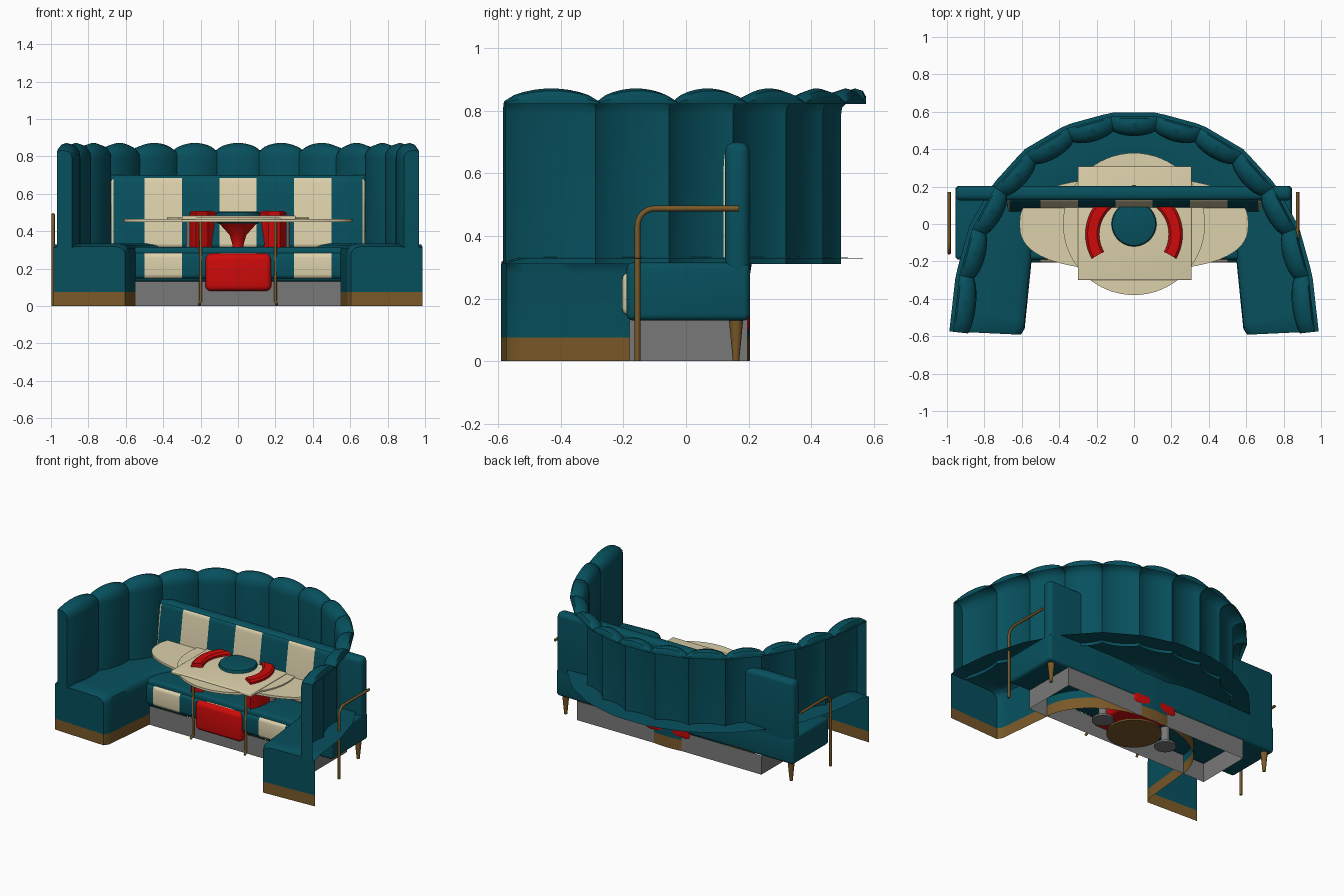
import bpy, bmesh, math
from mathutils import Vector

if "Cube" in bpy.data.objects:
    bpy.data.objects.remove(bpy.data.objects["Cube"])


def material(name, rgb):
    m = bpy.data.materials.new(name)
    m.use_nodes = True
    m.diffuse_color = (*rgb, 1)
    m.node_tree.nodes["Principled BSDF"].inputs["Base Color"].default_value = (*rgb, 1)
    return m


TEAL = material("teal upholstery", (0.002, 0.08, 0.11))
CREAM = material("cream", (0.72, 0.64, 0.41))
RED = material("red", (0.62, 0.003, 0.003))
BROWN = material("bronze brown", (0.195, 0.1, 0.022))
GREY = material("grey", (0.19, 0.19, 0.19))


def finish(name, bm, *mats):
    bmesh.ops.recalc_face_normals(bm, faces=bm.faces[:])
    mesh = bpy.data.meshes.new(name)
    bm.to_mesh(mesh)
    bm.free()
    for m in mats:
        mesh.materials.append(m)
    ob = bpy.data.objects.new(name, mesh)
    bpy.context.collection.objects.link(ob)


def box_bm(lo, hi, bevel=0.0):
    bm = bmesh.new()
    bmesh.ops.create_cube(bm, size=1)
    for v in bm.verts:
        v.co = [l + (c + 0.5) * (h - l) for l, h, c in zip(lo, hi, v.co)]
    if bevel:
        bmesh.ops.bevel(bm, geom=bm.edges[:], offset=bevel, segments=4, profile=0.5, affect='EDGES')
    return bm


def striped_cushion(name, lo, hi, bevel, taper=0.0):
    """Rounded cushion, thinner towards the top, with colours cut across its width."""
    bm = box_bm(lo, hi, bevel)
    cuts = (-0.665, -0.5, -0.3, -0.1, 0.1, 0.3, 0.5, 0.665)
    for x in cuts:
        bmesh.ops.bisect_plane(bm, geom=bm.verts[:] + bm.edges[:] + bm.faces[:],
                               plane_co=(x, 0, 0), plane_no=(1, 0, 0))
    for f in bm.faces:
        x = f.calc_center_median().x
        f.material_index = 1 - sum(x > c for c in cuts) % 2
    for v in bm.verts:
        rise = (v.co.z - lo[2]) / (hi[2] - lo[2])
        v.co.y = hi[1] - (hi[1] - v.co.y) * (1 - taper * rise)
    finish(name, bm, TEAL, CREAM)


def lathe(name, mat, profile, at=(0, 0), sides=40):
    bm = bmesh.new()
    rings = [[bm.verts.new((at[0] + r * math.cos(math.tau * i / sides),
                            at[1] + r * math.sin(math.tau * i / sides), z))
              for i in range(sides)] for r, z in profile]
    for a, b in zip(rings, rings[1:]):
        for i in range(sides):
            j = (i + 1) % sides
            bm.faces.new((a[i], a[j], b[j], b[i]))
    bm.faces.new(rings[0])
    bm.faces.new(rings[-1])
    finish(name, bm, mat)


def slab(name, mat, outline, z0, z1):
    bm = bmesh.new()
    face = bm.faces.new([bm.verts.new((x, y, z0)) for x, y in outline])
    top = bmesh.ops.extrude_face_region(bm, geom=[face])["geom"]
    bmesh.ops.translate(bm, vec=(0, 0, z1 - z0), verts=[g for g in top if isinstance(g, bmesh.types.BMVert)])
    finish(name, bm, mat)


def tube(name, mat, pts, radius):
    cu = bpy.data.curves.new(name, 'CURVE')
    cu.dimensions = '3D'
    cu.bevel_depth, cu.bevel_resolution, cu.use_fill_caps = radius, 2, True
    sp = cu.splines.new('POLY')
    sp.points.add(len(pts) - 1)
    for p, co in zip(sp.points, pts):
        p.co = (*co, 1)
    cu.materials.append(mat)
    ob = bpy.data.objects.new(name, cu)
    bpy.context.collection.objects.link(ob)


def sheet(name, columns, mats, rule=None, caps=()):
    """Skin between successive columns; each cap is (material, start, stop, root, heights under the root)."""
    bm = bmesh.new()
    cols = [[bm.verts.new(p) for p in c] for c in columns]
    for a, b in zip(cols, cols[1:]):
        for i in range(len(a) - 1):
            f = bm.faces.new((a[i], a[i + 1], b[i + 1], b[i]))
            f.material_index = rule(f.calc_center_median()) if rule else 0
    for col in (columns[0], columns[-1]):
        for index, start, stop, root, heights in caps:
            pts = col[start:stop] + [(col[root][0], col[root][1], z) for z in heights]
            bm.faces.new([bm.verts.new(p) for p in pts]).material_index = index
    finish(name, bm, *mats)


def resample(pts, n):
    lens = [(b - a).length for a, b in zip(pts, pts[1:])]
    out = []
    for k in range(n + 1):
        d, i = sum(lens) * k / n, 0
        while i < len(lens) - 1 and d > lens[i]:
            d -= lens[i]
            i += 1
        out.append(pts[i].lerp(pts[i + 1], min(1, d / lens[i])))
    return out


# Curved booth: crease line of the channelled back, mirrored across x
half = [(0.112, 0.496), (0.325, 0.438), (0.525, 0.32), (0.678, 0.15),
        (0.79, -0.055), (0.855, -0.29), (0.888, -0.585)]
crease = [Vector(p) for p in reversed(half)] + [Vector((-x, y)) for x, y in half]
normals = []
for i in range(len(crease)):
    t = (crease[min(i + 1, len(crease) - 1)] - crease[max(i - 1, 0)]).normalized()
    normals.append(Vector((t.y, -t.x)))

# Scalloped backrest with a rolled top
columns, STEPS = [], 10
for i in range(len(crease) - 1):
    for k in range(STEPS + (i == len(crease) - 2)):
        t = k / STEPS
        b = max(0, math.sin(math.pi * t)) ** 0.65
        base, n = crease[i].lerp(crease[i + 1], t), normals[i].lerp(normals[i + 1], t)
        prof = [(-0.026 * b, 0.31), (-0.026 * b, 0.79), (0.003 - 0.023 * b, 0.81 + 0.02 * b),
                (0.018 - 0.014 * b, 0.825 + 0.034 * b), (0.045, 0.832 + 0.04 * b),
                (0.07, 0.83 + 0.034 * b), (0.08, 0.826 + 0.02 * b), (0.08, 0.822)]
        columns.append([(base.x + n.x * o, base.y + n.y * o, z) for o, z in prof])
sheet("booth_backrest", columns, [TEAL], caps=[(0, 0, 8, 7, (0.31,))])

# Booth seat with skirting
outer = resample([c + n * 0.1 for c, n in zip(crease, normals)], 60)
inner = [Vector((0.605, -0.592)), Vector((0.585, -0.565))]
inner += [Vector((0.548 * math.cos(a), -0.2 + 0.405 * math.sin(a)))
          for a in (math.pi * i / 40 for i in range(41))]
inner = resample(inner + [Vector((-p.x, p.y)) for p in reversed(inner[:2])], 60)
columns = []
for k, (o, i) in enumerate(zip(outer, inner)):
    d = (o - i).normalized()
    drop = 0.015 if k in (0, 60) else 0
    run = [(o, 0.328), (o - d * 0.15, 0.333), (i + d * 0.05, 0.333), (i + d * 0.02, 0.325),
           (i + d * 0.005, 0.31), (i, 0.28), (i, 0.075), (i, 0)]
    columns.append([(p.x, p.y, z - drop * (z > 0.3)) for p, z in run])
sheet("booth_seat", columns, [TEAL, BROWN], lambda c: int(c.z < 0.07),
      caps=[(0, 0, 7, 0, (0.075,)), (1, 6, 8, 0, (0, 0.075))])

# Straight bench
finish("bench_seat", box_bm((-0.955, -0.19, 0.13), (0.845, 0.204, 0.315), 0.02), TEAL)
finish("bench_back", box_bm((-0.955, 0.125, 0.13), (0.845, 0.204, 0.7), 0.03), TEAL)
striped_cushion("bench_front_cushion", (-0.68, -0.205, 0.145), (0.68, -0.1, 0.285), 0.025)
striped_cushion("bench_back_cushion", (-0.68, 0.062, 0.31), (0.68, 0.15, 0.685), 0.025, 0.65)
bm = box_bm((-0.71, -0.18, 0), (0.69, 0.197, 0.131))
bmesh.ops.delete(bm, geom=[f for f in bm.faces if abs(f.normal.z) > 0.5], context='FACES_ONLY')
finish("bench_plinth", bm, GREY)
for side, leg_x, rail_x in (("right", -0.91, -0.988), ("left", 0.8, 0.875)):
    lathe(side + "_bench_leg", BROWN, [(0.01, 0), (0.023, 0.135)], (leg_x, 0.16), 16)
    bend = [(rail_x, -0.1 - 0.055 * math.cos(a), 0.433 + 0.055 * math.sin(a))
            for a in (math.pi / 2 * i / 6 for i in range(7))]
    tube(side + "_hand_rail", BROWN, [(rail_x, -0.155, 0)] + bend + [(rail_x, 0.17, 0.488)], 0.009)


# Table tops: wide oval, round and square
def super_oval(a, b, power, n=64):
    def s(v):
        return math.copysign(abs(v) ** (2 / power), v)
    return [(a * s(math.cos(math.tau * i / n)), b * s(math.sin(math.tau * i / n))) for i in range(n)]


slab("oval_table_top", CREAM, super_oval(0.612, 0.247, 2.5), 0.45, 0.465)
slab("round_table_top", CREAM, super_oval(0.38, 0.38, 2), 0.459, 0.474)
finish("square_table_top", box_bm((-0.3, -0.3, 0.46), (0.308, 0.308, 0.483), 0.006), CREAM)
for side, x in (("right", -0.25), ("left", 0.25)):
    lathe(side + "_table_foot", GREY, [(0.068, 0), (0.068, 0.012), (0.027, 0.025), (0.027, 0.45)], (x, 0), 24)

# Stool
lathe("stool_base", BROWN, [(0.17, 0), (0.17, 0.012), (0.03, 0.03)])
lathe("stool_stem", RED, [(0.03, 0.02), (0.03, 0.33), (0.045, 0.38), (0.09, 0.43), (0.1, 0.44)])
lathe("stool_seat", TEAL, [(0.105, 0.44), (0.12, 0.45), (0.12, 0.49), (0.115, 0.501), (0.1, 0.505)])

# Armchair
finish("chair_seat", box_bm((-0.175, -0.225, 0.08), (0.178, 0.2037, 0.28), 0.03), RED)
columns = []
for i in range(41):
    a = math.radians(-30 + 240 * i / 40)
    ring = [(0.186, 0.28), (0.186, 0.497), (0.198, 0.508), (0.248, 0.508), (0.26, 0.497), (0.26, 0.28), (0.186, 0.28)]
    columns.append([(r * math.cos(a), -0.055 + r * math.sin(a), z) for r, z in ring])
sheet("chair_arms", columns, [RED], caps=[(0, 0, 6, 0, ())])
for side, x in (("right", -0.2), ("left", 0.2)):
    tube(side + "_chair_leg", BROWN, [(x * 1.03, -0.22, 0.008), (x, -0.2, 0.03), (x, -0.2, 0.44), (x, -0.15, 0.46)], 0.008)

# Smooth the rounded surfaces while keeping edges sharp
bpy.ops.object.select_all(action='DESELECT')
for ob in bpy.context.scene.objects:
    if ob.type == 'MESH':
        ob.select_set(True)
        bpy.context.view_layer.objects.active = ob
bpy.ops.object.shade_smooth_by_angle(angle=math.radians(35))
